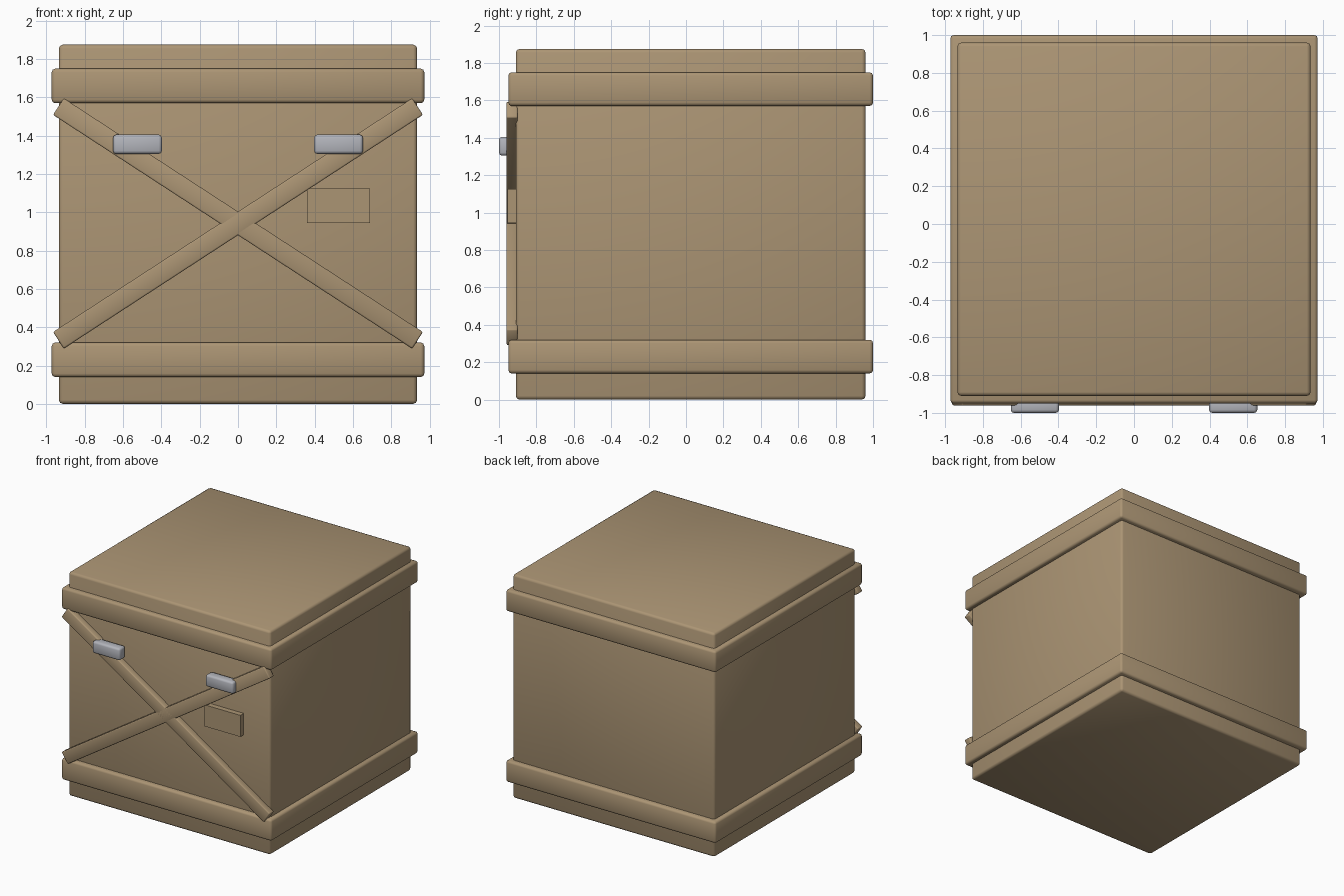
import bpy
import math

cube = bpy.data.objects.get("Cube")
if cube:
    bpy.data.objects.remove(cube, do_unlink=True)


def make_material(name, rgb):
    mat = bpy.data.materials.new(name)
    mat.use_nodes = True
    color = (*rgb, 1.0)
    mat.diffuse_color = color
    mat.node_tree.nodes["Principled BSDF"].inputs["Base Color"].default_value = color
    return mat


wood = make_material("tan wood", (0.41, 0.30, 0.175))
metal = make_material("pale metal", (0.45, 0.46, 0.50))


def box(name, center, size, mat, bevel=0.0, tilt=0.0):
    """Box with rounded edges, optionally tilted about the y axis."""
    bpy.ops.mesh.primitive_cube_add(size=1, location=center)
    obj = bpy.context.object
    obj.name = name
    obj.scale = size
    bpy.ops.object.transform_apply(location=False, rotation=False, scale=True)
    obj.rotation_euler.y = tilt
    obj.data.materials.append(mat)
    if bevel:
        mod = obj.modifiers.new("rounded edges", "BEVEL")
        mod.width = bevel
        mod.segments = 2
        bpy.ops.object.modifier_apply(modifier=mod.name)
        bpy.ops.object.shade_smooth_by_angle(angle=math.radians(50))
    return obj


# Crate body and the two bands around it
BODY_Y = 0.025
WIDTH = 1.87
HEIGHT = 1.875
box("crate_body", (0, BODY_Y, HEIGHT / 2), (WIDTH, WIDTH, HEIGHT), wood, 0.02)
for name, z in (("lower_band", 0.23), ("upper_band", 1.66)):
    box(name, (0, BODY_Y, z), (1.945, 1.95, 0.18), wood, 0.018)

# Crossed planks on the front
run, rise = 1.875, 1.22
tilt = math.atan2(rise, run)
for name, sign in (("rising_plank", -1), ("falling_plank", 1)):
    box(name, (0, -0.93, 0.942), (math.hypot(run, rise), 0.06, 0.103),
        wood, 0.008, sign * tilt)

# Metal clasps and the small front plate
for name, side in (("left_clasp", 1), ("right_clasp", -1)):
    box(name, (side * 0.525, -0.96, 1.355), (0.255, 0.08, 0.1), metal, 0.016)
box("front_plate", (0.525, -0.93, 1.035), (0.33, 0.05, 0.18), wood)
